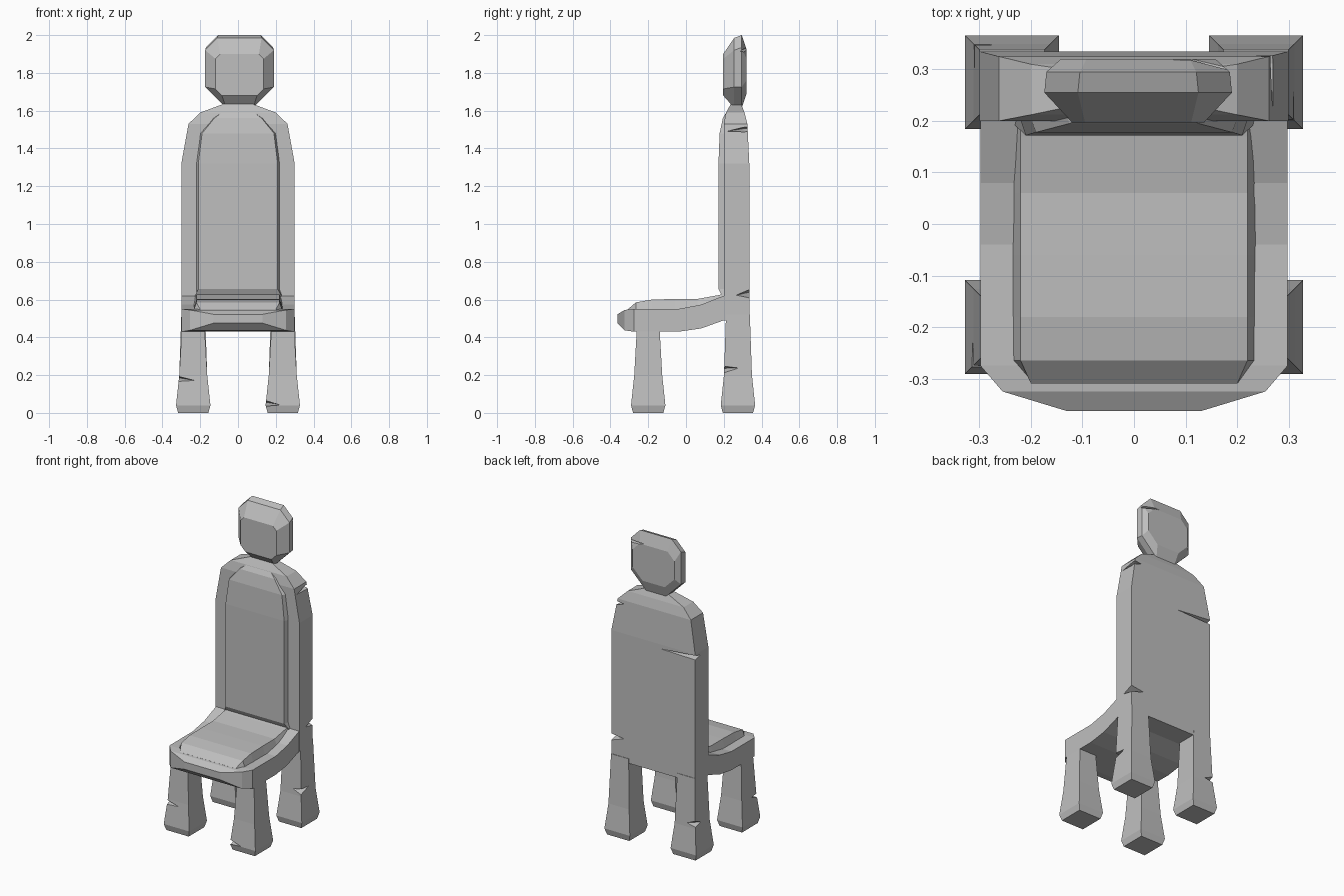
import bpy
import bmesh
from mathutils import Vector, Euler

cube = bpy.data.objects.get("Cube")
if cube:
    bpy.data.objects.remove(cube, do_unlink=True)

# One plain stone grey
GREY = (0.52, 0.52, 0.52, 1.0)
stone = bpy.data.materials.new("stone_grey")
stone.use_nodes = True
stone.diffuse_color = GREY
bsdf = stone.node_tree.nodes["Principled BSDF"]
bsdf.inputs["Base Color"].default_value = GREY
bsdf.inputs["Roughness"].default_value = 0.9


def add_mesh(name, bm):
    bmesh.ops.recalc_face_normals(bm, faces=bm.faces)
    mesh = bpy.data.meshes.new(name)
    bm.to_mesh(mesh)
    bm.free()
    mesh.materials.append(stone)
    obj = bpy.data.objects.new(name, mesh)
    bpy.context.collection.objects.link(obj)
    return obj


def loft(name, rings):
    """Skin a row of equal-sized rings and cap both ends."""
    bm = bmesh.new()
    loops = [[bm.verts.new(p) for p in ring] for ring in rings]
    count = len(loops[0])
    for a, b in zip(loops, loops[1:]):
        for i in range(count):
            j = (i + 1) % count
            bm.faces.new((a[i], a[j], b[j], b[i]))
    bm.faces.new(loops[0])
    bm.faces.new(loops[-1])
    return add_mesh(name, bm)


def ring_z(z, w, y0, y1, w_front=None, cx=0):
    f = w if w_front is None else w_front
    return [(cx - f, y0, z), (cx + f, y0, z), (cx + w, y1, z), (cx - w, y1, z)]


def ring_y(y, w, z0, z1, w_top=None):
    t = w if w_top is None else w_top
    return [(-w, y, z0), (w, y, z0), (t, y, z1), (-t, y, z1)]


def octagon(y, w, z0, z1, low, high, cx):
    half = [(w - low, z0), (w, z0 + low), (w, z1 - high), (w - high, z1)]
    pts = half + [(-x, z) for x, z in reversed(half)]
    return [(cx + x, y, z) for x, z in pts]


def chip(obj, center, size, tilt=0.1):
    """Carve a thin diamond-shaped chip out of an edge."""
    bm = bmesh.new()
    bmesh.ops.create_icosphere(bm, subdivisions=1, radius=1)
    bm.clear()
    tips = [bm.verts.new(Vector(axis) * s) for axis in
            ((1, 0, 0), (0, 1, 0), (0, 0, 1)) for s in (1, -1)]
    bmesh.ops.convex_hull(bm, input=tips)
    bmesh.ops.scale(bm, vec=size, verts=bm.verts)
    bmesh.ops.rotate(bm, matrix=Euler((tilt, tilt, 0)).to_matrix(), verts=bm.verts)
    bmesh.ops.translate(bm, vec=center, verts=bm.verts)
    cutter = add_mesh("chip_cutter", bm)
    cutter.hide_render = True
    mod = obj.modifiers.new("chip", 'BOOLEAN')
    mod.operation = 'DIFFERENCE'
    mod.solver = 'EXACT'
    mod.object = cutter
    bpy.context.view_layer.update()
    graph = bpy.context.evaluated_depsgraph_get()
    carved = bpy.data.meshes.new_from_object(obj.evaluated_get(graph))
    obj.modifiers.clear()
    obj.data = carved
    bpy.data.objects.remove(cutter, do_unlink=True)


# Flared legs with small bevelled feet
LEG_X = 0.237
legs = {}
for depth, y, top, head_w in (("front", -0.2, 0.45, 0.06), ("back", 0.275, 0.52, 0.063)):
    for side, s in (("left", 1), ("right", -1)):
        profile = [(0, 0.08), (0.04, 0.091), (0.2, 0.074), (top, head_w)]
        legs[depth, side] = loft(
            f"{depth}_{side}_leg",
            [ring_z(z, h, y - h, y + h, cx=s * LEG_X) for z, h in profile])

# Seat frame: sweeps up to the backrest, chamfered at the front lip
loft("seat_frame", [ring_y(*r) for r in (
    (0.22, 0.298, 0.497, 0.627),
    (0.2, 0.298, 0.49, 0.62),
    (0.08, 0.298, 0.447, 0.573),
    (-0.04, 0.298, 0.43, 0.55),
    (-0.275, 0.298, 0.43, 0.55),
    (-0.325, 0.255, 0.437, 0.545),
    (-0.363, 0.13, 0.475, 0.522))])

# Raised seat cushion
loft("seat_cushion", [ring_y(*r) for r in (
    (0.22, 0.24, 0.58, 0.635, 0.22),
    (0.17, 0.24, 0.58, 0.623, 0.22),
    (0.06, 0.24, 0.55, 0.603, 0.22),
    (-0.06, 0.24, 0.53, 0.603, 0.22),
    (-0.18, 0.24, 0.53, 0.6, 0.22),
    (-0.265, 0.24, 0.53, 0.585, 0.22),
    (-0.31, 0.2, 0.53, 0.547, 0.2))])

# Backrest slab with tapered shoulders
backrest = loft("backrest", [ring_z(*r) for r in (
    (0.49, 0.3, 0.2, 0.335),
    (1.32, 0.3, 0.2, 0.335),
    (1.53, 0.262, 0.2, 0.325),
    (1.59, 0.2, 0.212, 0.31),
    (1.64, 0.065, 0.24, 0.29))])

# Raised back panel, (height, rim half-width, front y, face half-width)
loft("back_panel", [ring_z(z, w, y, 0.26, f) for z, w, y, f in (
    (0.6, 0.24, 0.2, 0.24),
    (0.655, 0.24, 0.172, 0.21),
    (1.32, 0.24, 0.172, 0.21),
    (1.48, 0.222, 0.178, 0.19),
    (1.56, 0.15, 0.195, 0.125),
    (1.61, 0.07, 0.225, 0.06))])

# Faceted headrest pinched at the neck
headrest = loft("headrest", [octagon(*r, 0.008) for r in (
    (0.197, 0.128, 1.68, 1.9, 0.035, 0.025),
    (0.255, 0.182, 1.615, 1.985, 0.11, 0.065),
    (0.295, 0.178, 1.615, 2.0, 0.11, 0.065),
    (0.32, 0.15, 1.69, 1.925, 0.07, 0.05))])
loft("neck", [ring_z(1.59, 0.08, 0.235, 0.295), ring_z(1.615, 0.055, 0.255, 0.29),
              ring_z(1.65, 0.075, 0.24, 0.3)])

# Worn chips along the edges
chip(legs["front", "right"], (-0.315, -0.28, 0.18), (0.09, 0.06, 0.014))
chip(legs["front", "left"], (0.15, -0.28, 0.05), (0.09, 0.06, 0.016))
chip(legs["back", "left"], (0.31, 0.2, 0.23), (0.06, 0.08, 0.018))
chip(legs["back", "right"], (-0.31, 0.35, 0.23), (0.06, 0.06, 0.02))
chip(backrest, (0.3, 0.335, 0.63), (0.09, 0.07, 0.022))
chip(backrest, (-0.3, 0.335, 1.3), (0.25, 0.05, 0.014), 0.03)
chip(backrest, (0.265, 0.31, 1.5), (0.06, 0.1, 0.013))
chip(headrest, (0.17, 0.32, 1.92), (0.1, 0.04, 0.012))
